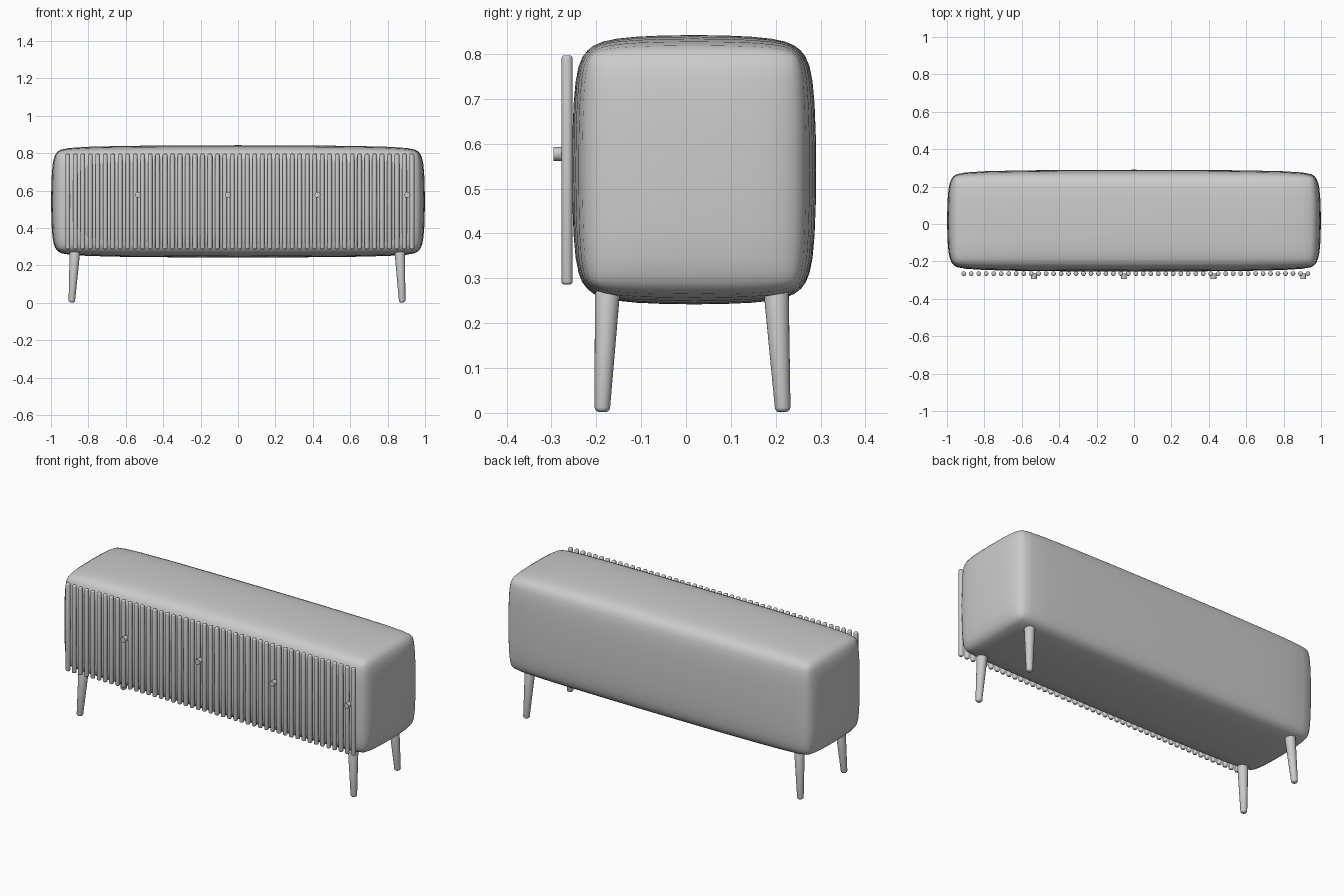
import bpy, bmesh
from mathutils import Vector

if "Cube" in bpy.data.objects:
    bpy.data.objects.remove(bpy.data.objects["Cube"])


def smooth(obj, angle=0.7):
    bpy.ops.object.select_all(action='DESELECT')
    obj.select_set(True)
    bpy.context.view_layer.objects.active = obj
    bpy.ops.object.shade_smooth_by_angle(angle=angle)


def rod(name, start, end, r_start, r_end, bevel=0.0, sides=20):
    """Tapered cylinder between two points with rounded rims."""
    start, end = Vector(start), Vector(end)
    axis = end - start
    bm = bmesh.new()
    bmesh.ops.create_cone(bm, cap_ends=True, segments=sides, radius1=r_start,
                          radius2=r_end, depth=axis.length)
    if bevel:
        rims = [e for e in bm.edges if any(len(f.verts) > 4 for f in e.link_faces)]
        bmesh.ops.bevel(bm, geom=rims, offset=bevel, segments=3, profile=0.5,
                        affect='EDGES')
    mesh = bpy.data.meshes.new(name)
    bm.to_mesh(mesh)
    bm.free()
    obj = bpy.data.objects.new(name, mesh)
    bpy.context.collection.objects.link(obj)
    obj.location = (start + end) / 2
    obj.rotation_mode = 'QUATERNION'
    obj.rotation_quaternion = Vector((0, 0, 1)).rotation_difference(axis)
    smooth(obj)
    return obj


# Soft rounded cabinet body
bpy.ops.mesh.primitive_cube_add(size=1, location=(0, 0.018, 0.542))
body = bpy.context.object
body.name = "cabinet_body"
body.scale = (2.003, 0.549, 0.605)
bpy.ops.object.transform_apply(location=False, rotation=False, scale=True)
bevel = body.modifiers.new("rounded_edges", 'BEVEL')
bevel.width = 0.1
bevel.segments = 2
sub = body.modifiers.new("softening", 'SUBSURF')
sub.levels = sub.render_levels = 2
for poly in body.data.polygons:
    poly.use_smooth = True

# Row of vertical round slats across the front
for i in range(47):
    x = -0.91 + 0.04 * i
    rod(f"front_slat_{i + 1}", (x, -0.265, 0.286), (x, -0.265, 0.797),
        0.0125, 0.0125, bevel=0.007, sides=16)

# Door knobs
for i in range(4):
    x = -0.535 + 0.48 * i
    rod(f"door_knob_{i + 1}", (x, -0.265, 0.577), (x, -0.295, 0.577), 0.0155, 0.0155)

# Splayed tapered legs
for side, x_top, x_foot in (("left", -0.872, -0.889), ("right", 0.865, 0.878)):
    for end, y_top, y_foot in (("front", -0.175, -0.187), ("back", 0.201, 0.216)):
        rod(f"{end}_{side}_leg", (x_foot, y_foot, 0.002), (x_top, y_top, 0.272),
            0.017, 0.028, bevel=0.01, sides=24)
